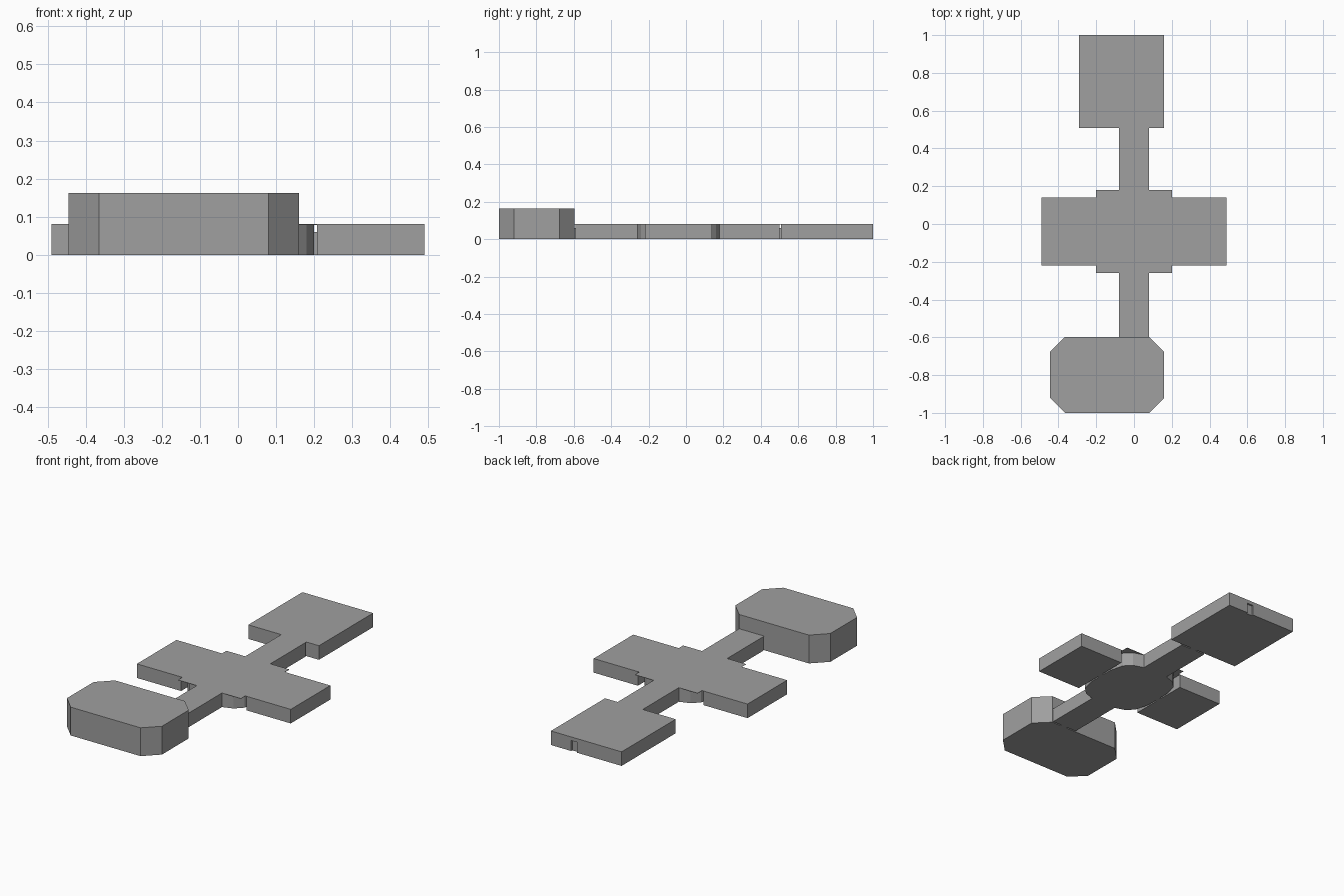
import bpy
import bmesh

cube = bpy.data.objects.get("Cube")
if cube:
    bpy.data.objects.remove(cube, do_unlink=True)

grey = bpy.data.materials.new("mid_grey")
grey.use_nodes = True
COLOUR = (0.35, 0.35, 0.35, 1)
grey.diffuse_color = COLOUR
grey.node_tree.nodes["Principled BSDF"].inputs["Base Color"].default_value = COLOUR

LOW, DOOR, TALL, SHEET = 0.081, 0.06, 0.163, 0.002


def prism(name, outline, z0, z1):
    """Extrude a flat outline from z0 to z1."""
    bm = bmesh.new()
    face = bm.faces.new([bm.verts.new((x, y, z0)) for x, y in outline])
    out = bmesh.ops.extrude_face_region(bm, geom=[face])
    top = [v for v in out["geom"] if isinstance(v, bmesh.types.BMVert)]
    bmesh.ops.translate(bm, verts=top, vec=(0, 0, z1 - z0))
    bmesh.ops.recalc_face_normals(bm, faces=bm.faces)
    mesh = bpy.data.meshes.new(name)
    bm.to_mesh(mesh)
    bm.free()
    mesh.materials.append(grey)
    obj = bpy.data.objects.new(name, mesh)
    bpy.context.collection.objects.link(obj)
    return obj


def block(name, x0, x1, y0, y1, z0=0, z1=LOW):
    return prism(name, [(x0, y0), (x1, y0), (x1, y1), (x0, y1)], z0, z1)


# Rounded hub: one quarter mirrored into a full ring
MID = -0.04
quarter = [(0.2, 0.08), (0.18, 0.16), (0.14, 0.2), (0.08, 0.22)]
half = quarter + [(-x, y) for x, y in reversed(quarter)]
ring = half + [(-x, -y) for x, y in half]
prism("hub", [(x, y + MID) for x, y in ring], 0, LOW - SHEET)
block("hub_roof", -0.2, 0.2, MID - 0.22, MID + 0.22, LOW - SHEET, LOW)

# Side rooms with their doorways and the thin roof over each gap
for side, s in (("left", 1), ("right", -1)):
    block(side + "_room", *sorted((s * 0.208, s * 0.49)), -0.22, 0.14)
    block(side + "_doorway", *sorted((s * 0.19, s * 0.22)), MID - 0.02, MID + 0.02, 0, DOOR)
    block(side + "_gap_roof", *sorted((s * 0.199, s * 0.209)), -0.22, 0.14, LOW - SHEET, LOW)

# Corridors and the doorways at their ends
for end, y0, y1, gap in (("back", 0.17, 0.5, 0.508), ("front", -0.59, -0.25, -0.598)):
    block(end + "_corridor", -0.08, 0.08, y0, y1)
    a, b = (y1, gap) if end == "back" else (gap, y0)
    block(end + "_doorway", -0.02, 0.02, a - 0.005, b + 0.005, 0, DOOR)
    block(end + "_gap_roof", -0.08, 0.08, a - 0.001, b + 0.001, LOW - SHEET, LOW)

# Back room with a shallow door recess in its far wall
back_room = block("back_room", -0.29, 0.16, 0.508, 1)
cutter = block("door_cutter", -0.007, 0.031, 0.99, 1.05, -0.05, DOOR)
cutter.hide_render = True
cutter.hide_viewport = True
cut = back_room.modifiers.new("door_recess", "BOOLEAN")
cut.operation = "DIFFERENCE"
cut.solver = "EXACT"
cut.object = cutter

# Tall front room with clipped corners
X0, X1, Y0, Y1, C = -0.445, 0.16, -1, -0.597, 0.08
prism("front_room", [(X0 + C, Y0), (X1 - C, Y0), (X1, Y0 + C), (X1, Y1 - C),
                     (X1 - C, Y1), (X0 + C, Y1), (X0, Y1 - C), (X0, Y0 + C)], 0, TALL)
